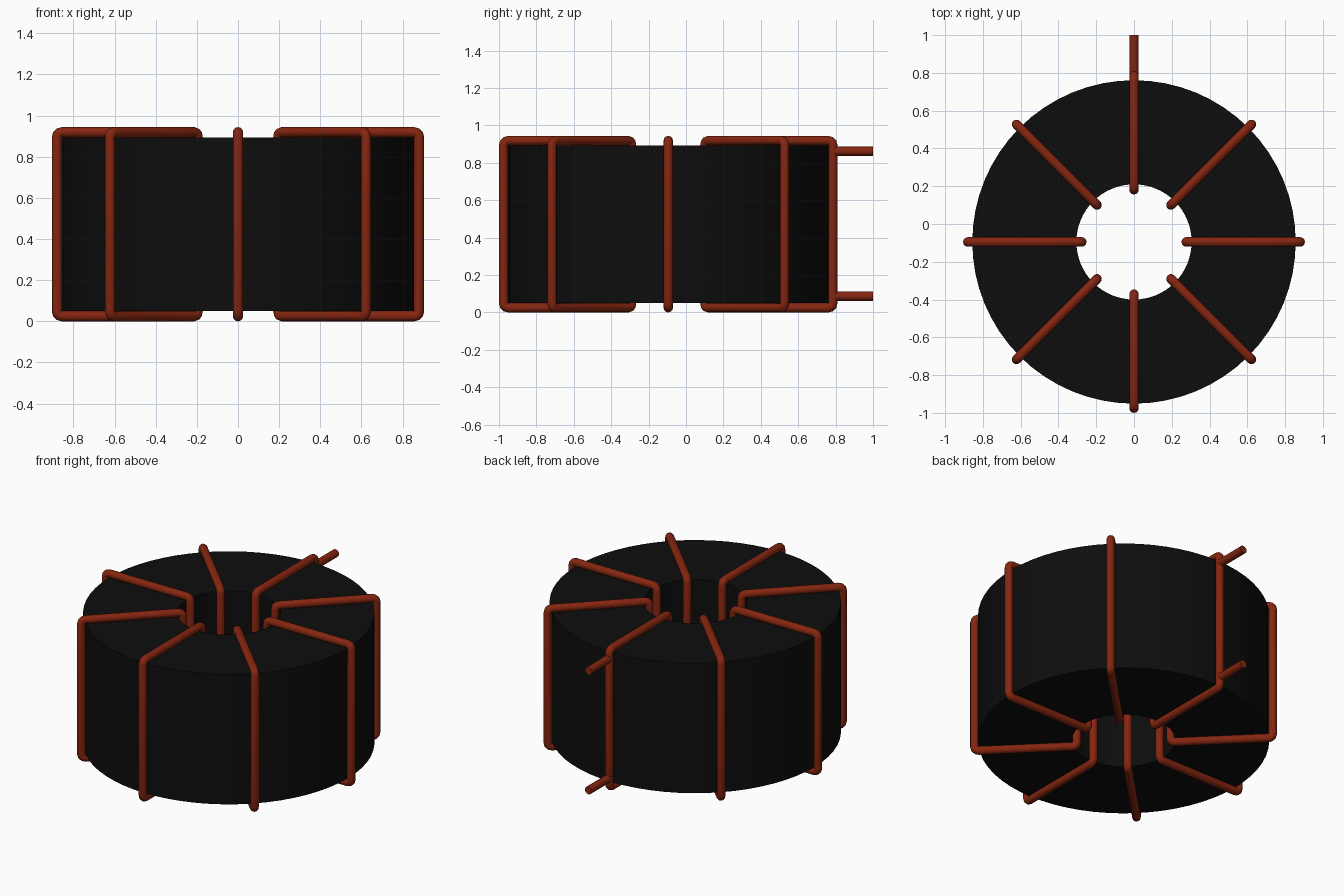
import bpy
import bmesh
import math
from mathutils import Vector, Matrix

cube = bpy.data.objects.get("Cube")
if cube:
    bpy.data.objects.remove(cube, do_unlink=True)

CY = -0.095                       # y of the ring axis
CORE_IN, CORE_OUT = 0.305, 0.856  # core radii
CORE_Z0, CORE_Z1 = 0.05, 0.893
WIRE_R = 0.025
WIRE_IN, WIRE_OUT = 0.276, 0.88   # wire centre line radii
WIRE_Z0, WIRE_Z1 = 0.025, 0.919


def material(name, colour):
    m = bpy.data.materials.new(name)
    m.use_nodes = True
    m.diffuse_color = colour
    bsdf = next(n for n in m.node_tree.nodes if n.type == 'BSDF_PRINCIPLED')
    bsdf.inputs["Base Color"].default_value = colour
    return m


black = material("black ferrite", (0.004, 0.004, 0.004, 1))
copper = material("copper enamel", (0.235, 0.019, 0.005, 1))


def finish(name, bm, mat):
    bmesh.ops.recalc_face_normals(bm, faces=bm.faces)
    mesh = bpy.data.meshes.new(name)
    bm.to_mesh(mesh)
    bm.free()
    mesh.materials.append(mat)
    ob = bpy.data.objects.new(name, mesh)
    bpy.context.collection.objects.link(ob)
    bpy.ops.object.select_all(action='DESELECT')
    ob.select_set(True)
    bpy.context.view_layer.objects.active = ob
    bpy.ops.object.shade_smooth_by_angle(angle=math.radians(40))
    return ob


# Ring core: a rectangle spun about the vertical axis
bm = bmesh.new()
profile = [(CORE_IN, CORE_Z0), (CORE_OUT, CORE_Z0), (CORE_OUT, CORE_Z1), (CORE_IN, CORE_Z1)]
vs = [bm.verts.new((r, CY, z)) for r, z in profile]
edges = [bm.edges.new((vs[i], vs[(i + 1) % 4])) for i in range(4)]
bmesh.ops.spin(bm, geom=vs + edges, cent=(0, CY, 0), axis=(0, 0, 1),
               angle=math.tau, steps=64, use_merge=True)
bmesh.ops.remove_doubles(bm, verts=bm.verts, dist=1e-4)
finish("ring_core", bm, black)


def wire_turn(name, angle, sides=12, corner=0.024):
    """Closed rectangular loop of round wire with small rounded corners."""
    path = []
    box = [(WIRE_OUT, WIRE_Z0, 1, -1), (WIRE_OUT, WIRE_Z1, 1, 1),
           (WIRE_IN, WIRE_Z1, -1, 1), (WIRE_IN, WIRE_Z0, -1, -1)]
    for k, (r, z, sr, sz) in enumerate(box):
        c = Vector((r - sr * corner, z - sz * corner))
        for step in range(4):
            a = math.radians(-90 + 90 * k + 30 * step)
            d = Vector((math.cos(a), math.sin(a)))
            path.append((c + d * corner, d))
    bm = bmesh.new()
    rings = []
    for p, d in path:
        ring = []
        for s in range(sides):
            t = math.tau * s / sides
            q = p + d * (WIRE_R * math.cos(t))
            # keep the inner side of the bend from folding over itself
            ring.append(bm.verts.new((q.x, WIRE_R * math.sin(t), q.y)))
        rings.append(ring)
    n = len(rings)
    for i in range(n):
        a, b = rings[i], rings[(i + 1) % n]
        for s in range(sides):
            e = (s + 1) % sides
            bm.faces.new((a[s], a[e], b[e], b[s]))
    bmesh.ops.transform(bm, verts=bm.verts,
                        matrix=Matrix.Translation((0, CY, 0)) @ Matrix.Rotation(angle, 4, 'Z'))
    return finish(name, bm, copper)


# Eight turns of wire around the core
for i in range(8):
    wire_turn(f"wire_turn_{i + 1}", i * math.tau / 8)

# Two leads pointing backwards from the rear turn
for name, z in (("upper_lead", 0.862), ("lower_lead", 0.087)):
    bm = bmesh.new()
    y0, y1 = CY + WIRE_OUT - 0.01, 1.0
    bmesh.ops.create_cone(bm, cap_ends=True, segments=12, radius1=WIRE_R, radius2=WIRE_R,
                          depth=y1 - y0,
                          matrix=Matrix.Translation((0, (y0 + y1) / 2, z)) @ Matrix.Rotation(math.pi / 2, 4, 'X'))
    finish(name, bm, copper)
